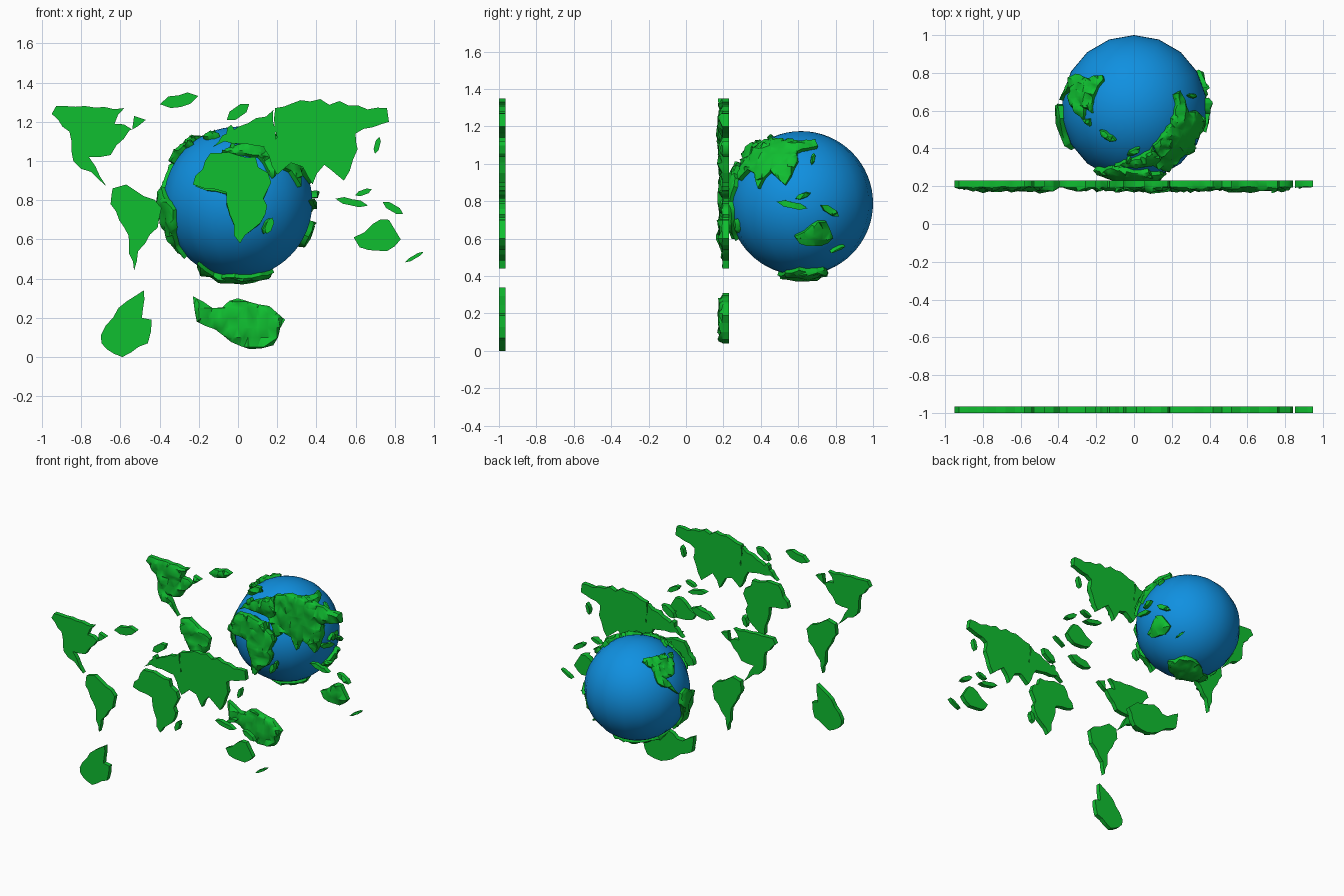
import bpy
import bmesh
from math import sin, cos, pi, tanh, asin, radians
from mathutils import Vector, Matrix, noise

old = bpy.data.objects.get("Cube")
if old:
    bpy.data.objects.remove(old, do_unlink=True)


def make_material(name, colour):
    material = bpy.data.materials.new(name)
    material.use_nodes = True
    material.diffuse_color = colour
    shader = next(n for n in material.node_tree.nodes if n.type == 'BSDF_PRINCIPLED')
    shader.inputs["Base Color"].default_value = colour
    return material


LAND = make_material("land_green", (.005, .52, .03, 1))
OCEAN = make_material("ocean_blue", (.005, .28, .75, 1))

GLOBE_CENTRE = Vector((0, .615, .79))
GLOBE_RADIUS = .385
MERCATOR = 2.5      # map units to radians
GRID = .05          # spacing of the relief mesh and of the coast detail


# Placement rules: map position and height to a point in space
def on_front_map(u, v, height):
    return Vector((u, -.965 - height, v))


def on_relief_map(u, v, height):
    return Vector((u, .23 - height, v))


def on_globe(u, v, height):
    longitude = u * MERCATOR
    latitude = asin(tanh((v - .8) * MERCATOR))
    direction = Vector((cos(latitude) * sin(longitude),
                        -cos(latitude) * cos(longitude), sin(latitude)))
    return GLOBE_CENTRE + direction * (GLOBE_RADIUS - .01 + height)


def under_globe(u, v, height):
    x, y = (u - .02) * .8, .18 - v
    depth = (GLOBE_RADIUS ** 2 - x * x - y * y) ** .5
    direction = Vector((x, y, -depth)).normalized()
    return GLOBE_CENTRE + direction * (GLOBE_RADIUS - .01 + height)


def smooth(thing):
    bpy.ops.object.select_all(action='DESELECT')
    thing.select_set(True)
    bpy.context.view_layer.objects.active = thing
    bpy.ops.object.shade_smooth_by_angle(angle=radians(40))


def rough_coast(corners):
    """Add small bays and capes between the corners of an outline."""
    coast = []
    for start, end in zip(corners, corners[1:] + corners[:1]):
        side = end - start
        across = Vector((-side.y, side.x, 0)).normalized()
        steps = max(1, round(side.length / GRID))
        for step in range(steps):
            point = start + side * step / steps
            if step:
                point = point + across * noise.noise(point * 40) * .03
            coast.append(point)
    return coast


def grid_cuts(bm, axis):
    """Slice a flat outline with evenly spaced lines along one axis."""
    values = [v.co[axis] for v in bm.verts]
    line = (min(values) // GRID + 1) * GRID
    normal = Vector((axis == 0, axis == 1, 0))
    while line < max(values):
        geometry = bm.verts[:] + bm.edges[:] + bm.faces[:]
        bmesh.ops.bisect_plane(bm, geom=geometry, dist=1e-5,
                               plane_co=normal * line, plane_no=normal)
        line += GRID


def make_land(name, coast, place, thickness, relief=0):
    bm = bmesh.new()
    bm.faces.new([bm.verts.new(point) for point in coast])
    bmesh.ops.triangulate(bm, faces=bm.faces[:])
    if relief:
        grid_cuts(bm, 0)
        grid_cuts(bm, 1)
        bmesh.ops.triangulate(bm, faces=bm.faces[:])
    # Rolling hills inside the coast, low ground along it
    tops = {}
    for vert in bm.verts:
        hill = relief * (.5 + .7 * noise.noise(vert.co * 17))
        tops[tuple(vert.co)] = thickness + hill * (.3 if vert.is_boundary else 1)
    result = bmesh.ops.extrude_face_region(bm, geom=bm.faces[:])
    raised = {g for g in result["geom"] if isinstance(g, bmesh.types.BMVert)}
    for vert in bm.verts:
        height = tops[tuple(vert.co)] if vert in raised else 0
        vert.co = place(vert.co.x, vert.co.y, height)
    bmesh.ops.recalc_face_normals(bm, faces=bm.faces[:])
    mesh = bpy.data.meshes.new(name)
    bm.to_mesh(mesh)
    bm.free()
    mesh.materials.append(LAND)
    land = bpy.data.objects.new(name, mesh)
    bpy.context.collection.objects.link(land)
    if relief:
        smooth(land)


def make_flat(name, coast):
    make_land("flat_" + name, coast, on_front_map, .035)


def make_relief(name, coast, wrap):
    make_land("relief_" + name, coast, on_relief_map, .03, .04)
    make_land("globe_" + name, coast, wrap, .025, .03)


def outline(*corners):
    """Corners are given in hundredths: across, up."""
    return rough_coast([Vector((u, v, 0)) / 100 for u, v in corners])


def continent(name, *corners):
    coast = outline(*corners)
    make_flat(name, coast)
    make_relief(name, coast, on_globe)


def island(name, u, v, length, width, tilt):
    """A six-cornered lozenge, turned by the tilt in degrees."""
    turn = Matrix.Rotation(radians(tilt), 3, 'Z')
    corners = []
    for i in range(6):
        angle = i * pi / 3
        offset = turn @ Vector((cos(angle) * length / 2, sin(angle) * width / 2, 0))
        corners.append((u + offset.x, v + offset.y))
    continent(name, *corners)


# Ocean ball
bpy.ops.mesh.primitive_uv_sphere_add(segments=18, ring_count=32,
                                     radius=GLOBE_RADIUS, location=GLOBE_CENTRE)
globe = bpy.context.object
globe.name = "ocean_globe"
globe.data.materials.append(OCEAN)
smooth(globe)

# Continents, on the flat map, the hilly map and the globe
continent("north_america", (-95, 124), (-88, 128), (-58, 127), (-63, 119), (-54, 116),
          (-53, 123), (-47, 121), (-62, 108), (-65, 103), (-76, 102), (-67, 87),
          (-84, 100), (-86, 115))
continent("south_america", (-64, 86), (-57, 88), (-39, 76), (-41, 66), (-51, 54),
          (-53, 44), (-58, 66), (-65, 78))
continent("africa", (-23, 88), (-14, 104), (9, 102), (17, 89), (13, 81), (14, 73),
          (1, 58), (-2, 62), (-6, 84), (-17, 86))
continent("europe", (-13, 107), (-8, 113), (18, 126), (19, 110), (8, 108), (-7, 110))
continent("asia", (19, 127), (32, 131), (76, 127), (77, 120), (60, 114), (61, 106),
          (54, 90), (44, 98), (38, 88), (33, 97), (27, 99), (20, 93), (13, 107), (20, 112))
continent("australia", (59, 61), (69, 68), (77, 70), (83, 60), (76, 54), (62, 56))

# Islands and the northern peninsula
island("greenland", -30, 131, 20, 7, 12)
island("scandinavia", 0, 125, 14, 6, 35)
island("british_isles", -4, 115, 7, 4, 80)
island("madagascar", 16, 67, 9, 4, 70)
island("japan", 71, 108, 9, 3, 75)
island("java", 58, 79, 17, 4, -12)
island("borneo", 64, 84, 9, 3, 20)
island("new_guinea", 79, 76, 12, 4, -30)
island("new_zealand", 90, 51, 11, 2, 30)

# Antarctica: a small one on the flat map, a wide one on the hilly map and globe
make_flat("antarctica", outline((-70, 11), (-61, 25), (-48, 34), (-49, 20),
                                (-44, 19), (-46, 7), (-59, 0), (-67, 4)))
make_relief("antarctica", outline((-23, 31), (-13, 25), (0, 30), (16, 26),
                                  (24, 19), (18, 6), (6, 4), (-21, 18)), under_globe)
